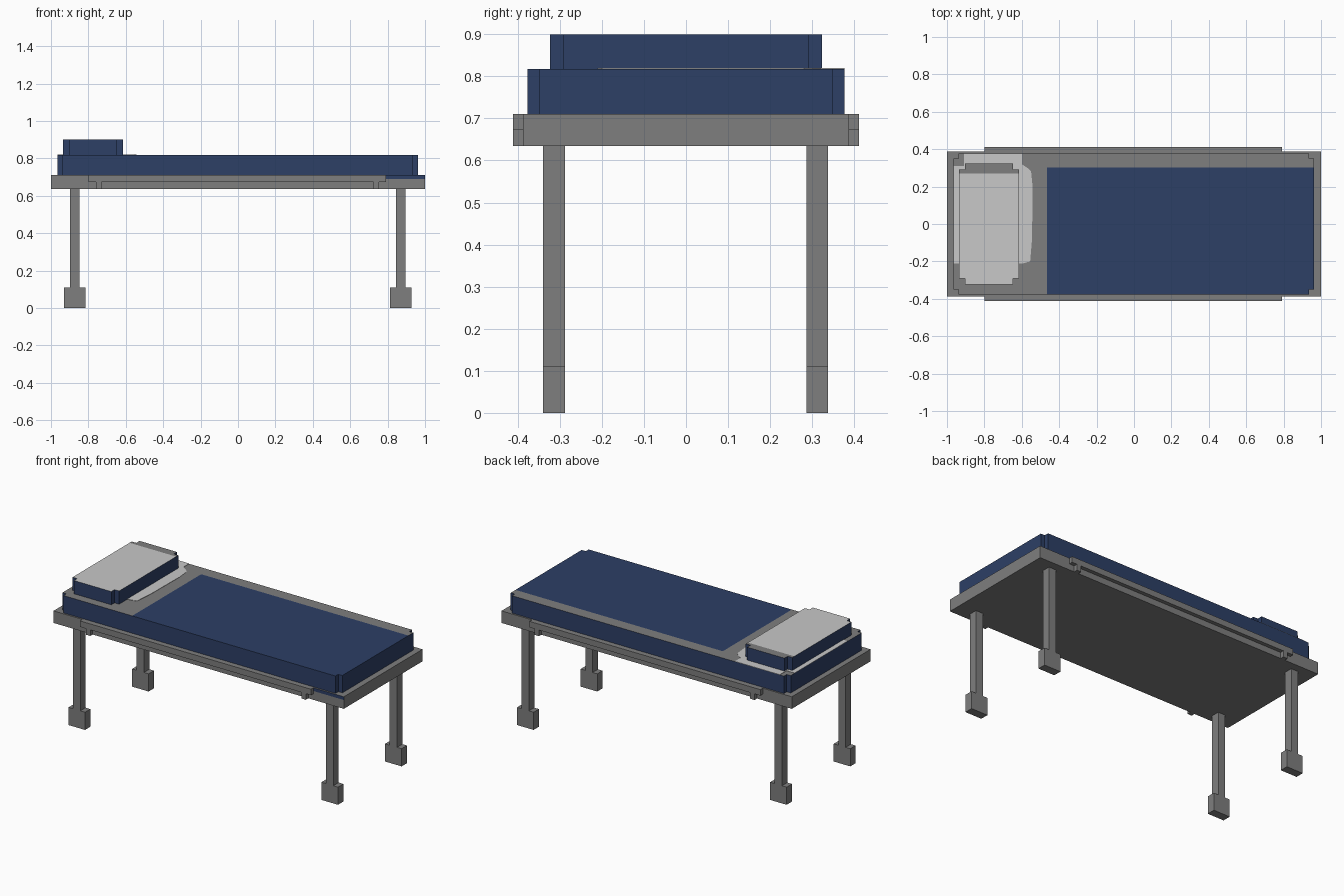
import bpy
import bmesh

default = bpy.data.objects.get("Cube")
if default:
    bpy.data.objects.remove(default, do_unlink=True)


def material(name, rgb):
    m = bpy.data.materials.new(name)
    m.use_nodes = True
    m.diffuse_color = (*rgb, 1)
    m.node_tree.nodes["Principled BSDF"].inputs["Base Color"].default_value = (*rgb, 1)
    return m


GREY = material("metal grey", (0.21, 0.21, 0.21))
NAVY = material("navy fabric", (0.026, 0.05, 0.133))
WHITE = material("pillow white", (0.58, 0.58, 0.58))


def prism(name, outline, z0, z1, mats, cuts=(), rule=None):
    """Extrude an outline upward, split it along planes, colour faces by rule."""
    bm = bmesh.new()
    base = bm.faces.new([bm.verts.new((x, y, z0)) for x, y in outline])
    top = bmesh.ops.extrude_face_region(bm, geom=[base])["geom"]
    bmesh.ops.translate(bm, vec=(0, 0, z1 - z0),
                        verts=[v for v in top if isinstance(v, bmesh.types.BMVert)])
    bmesh.ops.recalc_face_normals(bm, faces=bm.faces)
    for axis, pos in cuts:
        co, no = [0, 0, 0], [0, 0, 0]
        co[axis], no[axis] = pos, 1
        bmesh.ops.bisect_plane(bm, geom=bm.verts[:] + bm.edges[:] + bm.faces[:],
                               plane_co=co, plane_no=no)
    bm.normal_update()
    if rule:
        for f in bm.faces:
            f.material_index = rule(f.calc_center_median(), f.normal)
    mesh = bpy.data.meshes.new(name)
    bm.to_mesh(mesh)
    bm.free()
    for m in mats:
        mesh.materials.append(m)
    obj = bpy.data.objects.new(name, mesh)
    bpy.context.collection.objects.link(obj)
    return obj


def rect(x0, x1, y0, y1):
    return [(x0, y0), (x1, y0), (x1, y1), (x0, y1)]


def notched(x0, x1, y0, y1, n):
    """Rectangle with a square bite taken out of each corner."""
    return [(x0 + n, y0), (x1 - n, y0), (x1 - n, y0 + n), (x1, y0 + n),
            (x1, y1 - n), (x1 - n, y1 - n), (x1 - n, y1), (x0 + n, y1),
            (x0 + n, y1 - n), (x0, y1 - n), (x0, y0 + n), (x0 + n, y0 + n)]


# Bed frame with a navy strip on one front corner
prism("bed_frame", rect(-1, 1, -0.387, 0.387), 0.635, 0.71, [GREY, NAVY],
      [(0, 0.79), (2, 0.69)],
      lambda c, n: int(n.y < -0.5 and c.x > 0.79 and c.z > 0.69))

# Side rails with hanging tabs
for side, s in (("front", -1), ("back", 1)):
    y0, y1 = sorted((s * 0.386, s * 0.411))
    prism(side + "_rail", rect(-0.8, 0.79, y0, y1), 0.673, 0.71, [GREY])
    for end, x in (("right", -0.745), ("left", 0.74)):
        prism(f"{side}_{end}_rail_tab", rect(x - 0.015, x + 0.015, y0, y1),
              0.635, 0.673, [GREY])

# Legs and wide feet
for side, y in (("front", -0.314), ("back", 0.312)):
    for end, x in (("right", -0.873), ("left", 0.87)):
        prism(f"{side}_{end}_leg", rect(x - 0.025, x + 0.025, y - 0.026, y + 0.026),
              0.11, 0.635, [GREY])
        prism(f"{side}_{end}_foot", rect(x - 0.057, x + 0.057, y - 0.026, y + 0.026),
              0, 0.11, [GREY])

# Mattress: navy sides and blanket, grey sheet border on top
prism("mattress", notched(-0.966, 0.963, -0.377, 0.377, 0.028), 0.71, 0.818,
      [NAVY, GREY], [(0, -0.465), (1, 0.302)],
      lambda c, n: int(n.z > 0.5 and (c.x < -0.465 or c.y > 0.302)))

# White sheet patch under the pillow
patch = [(-0.966, -0.21), (-0.59, -0.21), (-0.555, -0.2), (-0.545, -0.08),
         (-0.542, 0.2), (-0.55, 0.28), (-0.57, 0.3), (-0.6, 0.32),
         (-0.6, 0.377), (-0.91, 0.377), (-0.91, 0.31), (-0.966, 0.31)]
prism("sheet_patch", patch, 0.818, 0.82, [WHITE])

# Pillow: navy sides, white top, grey band along the back edge
prism("pillow", notched(-0.936, -0.615, -0.323, 0.323, 0.032), 0.818, 0.9,
      [NAVY, WHITE, GREY], [(1, 0.27)],
      lambda c, n: 0 if n.z < 0.5 else (2 if c.y > 0.27 else 1))
